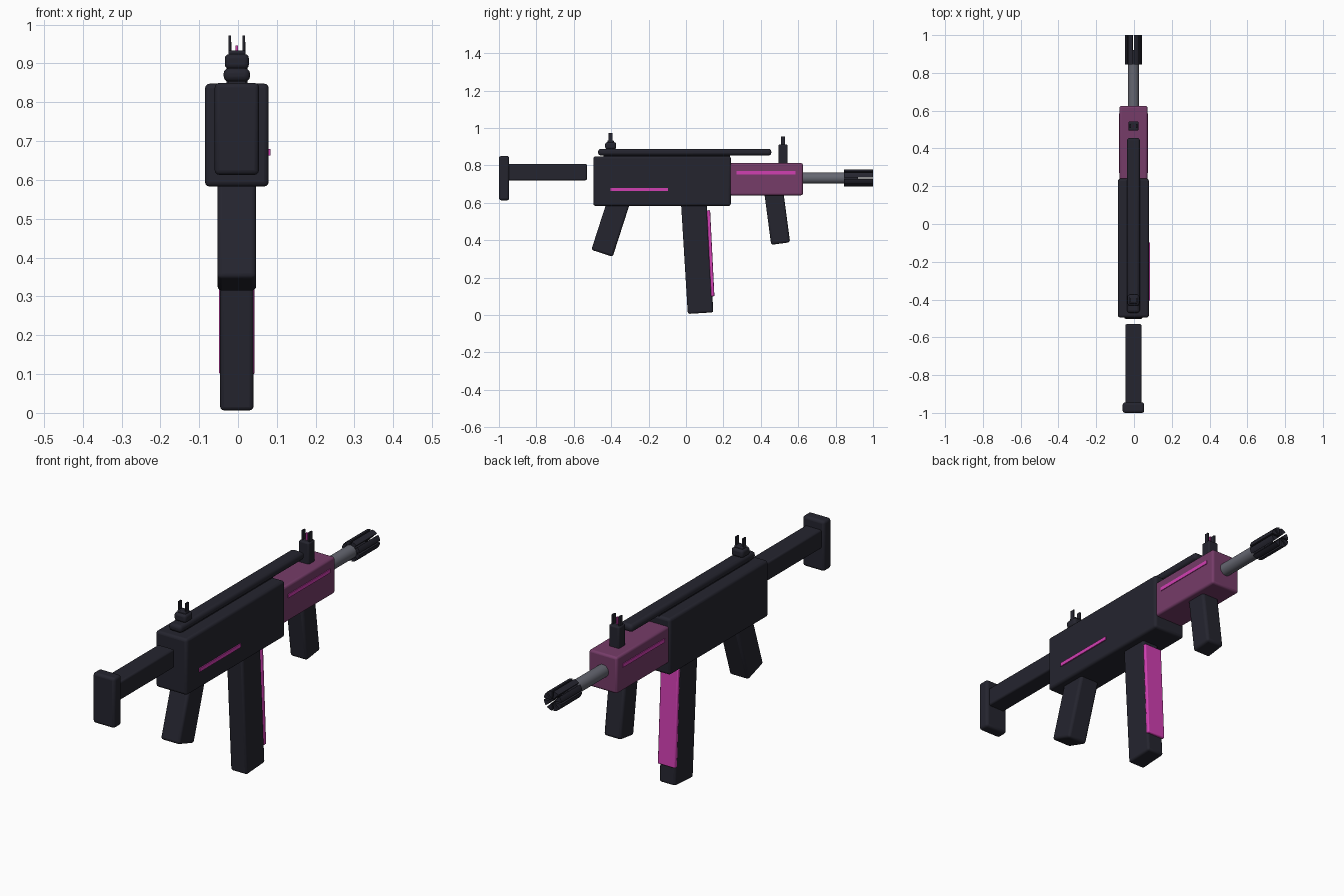
import bpy, bmesh
from math import atan2, cos, sin, pi, radians, hypot

cube = bpy.data.objects.get("Cube")
if cube:
    bpy.data.objects.remove(cube, do_unlink=True)

MID = -0.003  # centre plane of the body


def material(name, rgb):
    m = bpy.data.materials.new(name)
    m.use_nodes = True
    m.diffuse_color = (*rgb, 1)
    m.node_tree.nodes["Principled BSDF"].inputs["Base Color"].default_value = (*rgb, 1)
    return m


dark = material("dark_navy", (0.018, 0.018, 0.028))
purple = material("plum", (0.18, 0.045, 0.14))
pink = material("bright_magenta", (0.64, 0.05, 0.45))
steel = material("grey_steel", (0.13, 0.135, 0.165))


def finish(bm, name, mat, bevel=0.0, segments=3):
    bmesh.ops.recalc_face_normals(bm, faces=bm.faces)
    mesh = bpy.data.meshes.new(name)
    bm.to_mesh(mesh)
    bm.free()
    mesh.materials.append(mat)
    ob = bpy.data.objects.new(name, mesh)
    bpy.context.collection.objects.link(ob)
    if bevel:
        mod = ob.modifiers.new("Bevel", "BEVEL")
        mod.width, mod.segments = bevel, segments
        mod.limit_method, mod.angle_limit = "ANGLE", radians(40)
    bpy.ops.object.select_all(action="DESELECT")
    ob.select_set(True)
    bpy.context.view_layer.objects.active = ob
    bpy.ops.object.shade_smooth_by_angle(angle=radians(35))
    return ob


def box(name, mat, half_x, y, z, bevel=0.0, x=MID):
    """Box from a half width and (min, max) ranges in y and z."""
    bm = bmesh.new()
    bmesh.ops.create_cube(bm, size=1)
    for v in bm.verts:
        v.co.x *= 2 * half_x
        v.co.y *= y[1] - y[0]
        v.co.z *= z[1] - z[0]
    ob = finish(bm, name, mat, bevel)
    ob.location = (x, sum(y) / 2, sum(z) / 2)
    return ob


def slanted(name, mat, half_x, top, bottom, depth, bevel):
    """Box whose axis runs between two (y, z) points."""
    dy, dz = bottom[0] - top[0], bottom[1] - top[1]
    length = hypot(dy, dz)
    ob = box(name, mat, half_x, (-depth / 2, depth / 2), (-length / 2, length / 2), bevel)
    ob.location = (MID, (top[0] + bottom[0]) / 2, (top[1] + bottom[1]) / 2)
    ob.rotation_euler.x = atan2(dy, -dz)
    return ob


def prism(name, mat, outline, y0, y1, z, bevel=0.0):
    """Extrude an (x, z) outline along y."""
    bm = bmesh.new()
    verts = [bm.verts.new((MID + px, y0, z + pz)) for px, pz in outline]
    face = bm.faces.new(verts)
    new = bmesh.ops.extrude_face_region(bm, geom=[face])["geom"]
    bmesh.ops.translate(bm, vec=(0, y1 - y0, 0),
                        verts=[g for g in new if isinstance(g, bmesh.types.BMVert)])
    return finish(bm, name, mat, bevel, 2)


def circle(radius, sides):
    return [(radius * cos(2 * pi * i / sides), radius * sin(2 * pi * i / sides))
            for i in range(sides)]


# Body, rail and handguard
box("receiver", dark, 0.082, (-0.495, 0.24), (0.583, 0.848), 0.012)
box("top_rail", dark, 0.034, (-0.47, 0.456), (0.853, 0.888), 0.014)
box("rail_foot", dark, 0.022, (-0.44, 0.235), (0.84, 0.86))
box("handguard", purple, 0.074, (0.23, 0.625), (0.64, 0.812), 0.01)

# Stock
box("stock_arm", dark, 0.043, (-0.96, -0.53), (0.72, 0.808), 0.008)
box("butt_plate", dark, 0.057, (-1.0, -0.945), (0.613, 0.85), 0.012)

# Grips and magazine
slanted("rear_grip", dark, 0.05, (-0.357, 0.615), (-0.449, 0.33), 0.12, 0.012)
slanted("magazine", dark, 0.043, (0.041, 0.615), (0.078, 0.01), 0.137, 0.01)
slanted("magazine_strip", pink, 0.046, (0.12, 0.56), (0.143, 0.1), 0.018, 0.005)
slanted("fore_grip", dark, 0.045, (0.469, 0.66), (0.506, 0.382), 0.102, 0.012)

# Side stripes
box("receiver_stripe", pink, 0.004, (-0.405, -0.097), (0.663, 0.68), x=MID + 0.083)
for side, label in ((1, "left"), (-1, "right")):
    box("handguard_stripe_" + label, pink, 0.003, (0.27, 0.585), (0.752, 0.769),
        x=MID + side * 0.0745)

# Barrel and slotted muzzle
BORE = 0.732
prism("barrel", steel, circle(0.03, 24), 0.6, 0.85, BORE)
prism("muzzle_core", dark, circle(0.034, 16), 0.845, 0.92, BORE)
for i in range(8):
    a0, a1 = i * pi / 4 + 0.09, (i + 1) * pi / 4 - 0.09
    mid = (a0 + a1) / 2
    arc = [a0 + (a1 - a0) * t / 4 for t in range(5)]
    wedge = [(0.008 * cos(mid), 0.008 * sin(mid))]
    wedge += [(0.046 * cos(a), 0.046 * sin(a)) for a in arc]
    prism("muzzle_prong_%d" % (i + 1), dark, wedge, 0.845, 1.0, BORE)

# Rear sight
box("rear_sight_base", dark, 0.031, (-0.432, -0.374), (0.886, 0.924), 0.011)
box("rear_sight_block", dark, 0.022, (-0.42, -0.386), (0.91, 0.934), 0.004)
# Front sight
box("front_sight_base", dark, 0.027, (0.494, 0.543), (0.805, 0.912), 0.007)
box("front_sight_pin", pink, 0.003, (0.514, 0.522), (0.905, 0.946))
for side, label in ((1, "left"), (-1, "right")):
    x = MID + side * 0.018
    box("rear_sight_post_" + label, dark, 0.003, (-0.414, -0.393), (0.925, 0.972), x=x)
    box("front_sight_post_" + label, dark, 0.004, (0.508, 0.529), (0.905, 0.955), x=x)
